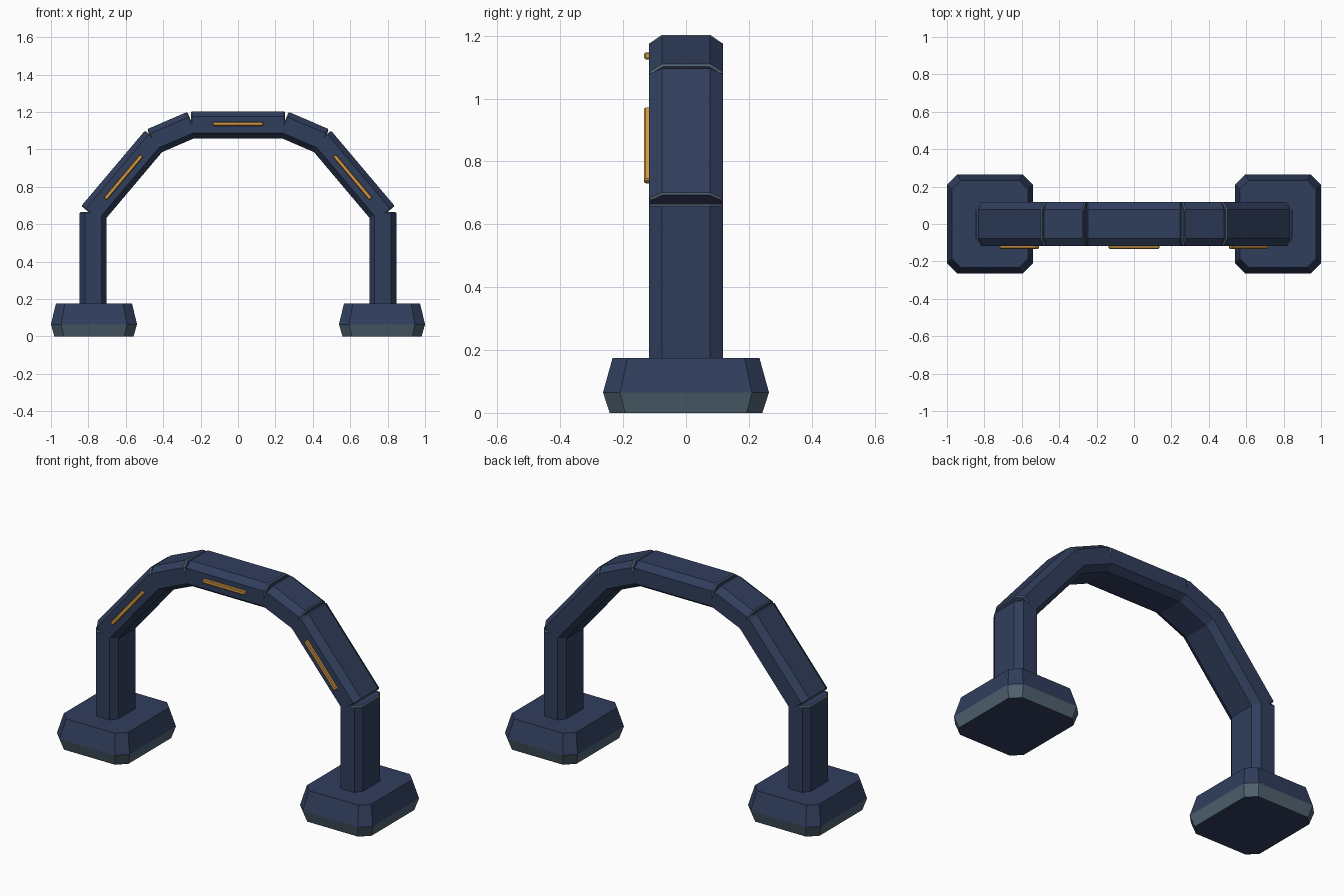
import bpy, bmesh, math
from mathutils import Matrix, Vector

old = bpy.data.objects.get("Cube")
if old:
    bpy.data.objects.remove(old, do_unlink=True)


def material(name, rgb):
    m = bpy.data.materials.new(name)
    m.use_nodes = True
    m.diffuse_color = (*rgb, 1)
    m.node_tree.nodes["Principled BSDF"].inputs["Base Color"].default_value = (*rgb, 1)
    return m


navy = material("navy_metal", (0.030, 0.048, 0.108))
steel = material("steel_trim", (0.080, 0.125, 0.165))
amber = material("amber_light", (0.66, 0.32, 0.06))


def octagon(hx, hy, cx, cy):
    """Rectangle with cut corners, counter-clockwise."""
    return [(hx, cy - hy), (hx, hy - cy), (hx - cx, hy), (cx - hx, hy),
            (-hx, hy - cy), (-hx, cy - hy), (cx - hx, -hy), (hx - cx, -hy)]


def loft(name, shape, rings, mats, trim=(), matrix=Matrix()):
    """Stack scaled copies of a shape; rings are (height, x scale, y scale)."""
    bm = bmesh.new()
    loops = [[bm.verts.new((x * sx, y * sy, z)) for x, y in shape] for z, sx, sy in rings]
    n = len(shape)
    for band in range(len(loops) - 1):
        a, b = loops[band], loops[band + 1]
        for i in range(n):
            j = (i + 1) % n
            face = bm.faces.new((a[i], a[j], b[j], b[i]))
            face.material_index = 1 if band in trim else 0
    bm.faces.new(loops[0][::-1])
    bm.faces.new(loops[-1])
    bm.transform(matrix)
    bmesh.ops.recalc_face_normals(bm, faces=bm.faces)
    mesh = bpy.data.meshes.new(name)
    bm.to_mesh(mesh)
    bm.free()
    for m in mats:
        mesh.materials.append(m)
    obj = bpy.data.objects.new(name, mesh)
    bpy.context.collection.objects.link(obj)
    return obj


def bar(name, start, end, half, cut, mats, bevel, extend=0, y=0):
    """Chamfered bar between two (x, z) points, with bevelled ends."""
    dx, dz = end[0] - start[0], end[1] - start[1]
    length = math.hypot(dx, dz) / 2 + extend
    mid = Vector(((start[0] + end[0]) / 2, y, (start[1] + end[1]) / 2))
    sx, sy = 1 - bevel / half[0], 1 - bevel / half[1]
    rings = [(-length, sx, sy), (bevel - length, 1, 1), (length - bevel, 1, 1), (length, sx, sy)]
    turn = Matrix.Translation(mid) @ Matrix.Rotation(math.atan2(dx, dz), 4, 'Y')
    return loft(name, octagon(*half, *cut), rings, mats, (0, 2), turn)


BEAM, CUT = (0.072, 0.117), (0.028, 0.04)
LIGHT, LIGHT_CUT = (0.011, 0.012), (0.004, 0.004)
LIGHT_Y = -0.121


def beam(name, start, end, extend=0.008):
    bar(name, start, end, BEAM, CUT, (navy, steel), 0.006, extend)


def light(name, start, end):
    bar(name, start, end, LIGHT, LIGHT_CUT, (amber, amber), 0.004, 0, LIGHT_Y)


# Feet, legs and sloping beams on both sides
for side, s in (("left", 1), ("right", -1)):
    loft("foot_" + side, octagon(0.23, 0.264, 0.054, 0.054),
         [(0, 0.92, 0.92), (0.065, 1, 1), (0.175, 0.885, 0.885)],
         (navy, steel), (0,), Matrix.Translation((s * 0.77, 0, 0)))
    beam("leg_" + side, (s * 0.775, 0.15), (s * 0.775, 0.66), 0.005)
    beam("lower_arch_" + side, (s * 0.775, 0.66), (s * 0.45, 1.045), 0.012)
    beam("upper_arch_" + side, (s * 0.45, 1.045), (s * 0.25, 1.131))
    light("arch_light_" + side, (s * 0.71, 0.735), (s * 0.515, 0.967))

# Crown of the arch
beam("crown_beam", (-0.25, 1.131), (0.25, 1.131), 0.002)
light("crown_light", (-0.135, 1.136), (0.135, 1.136))
